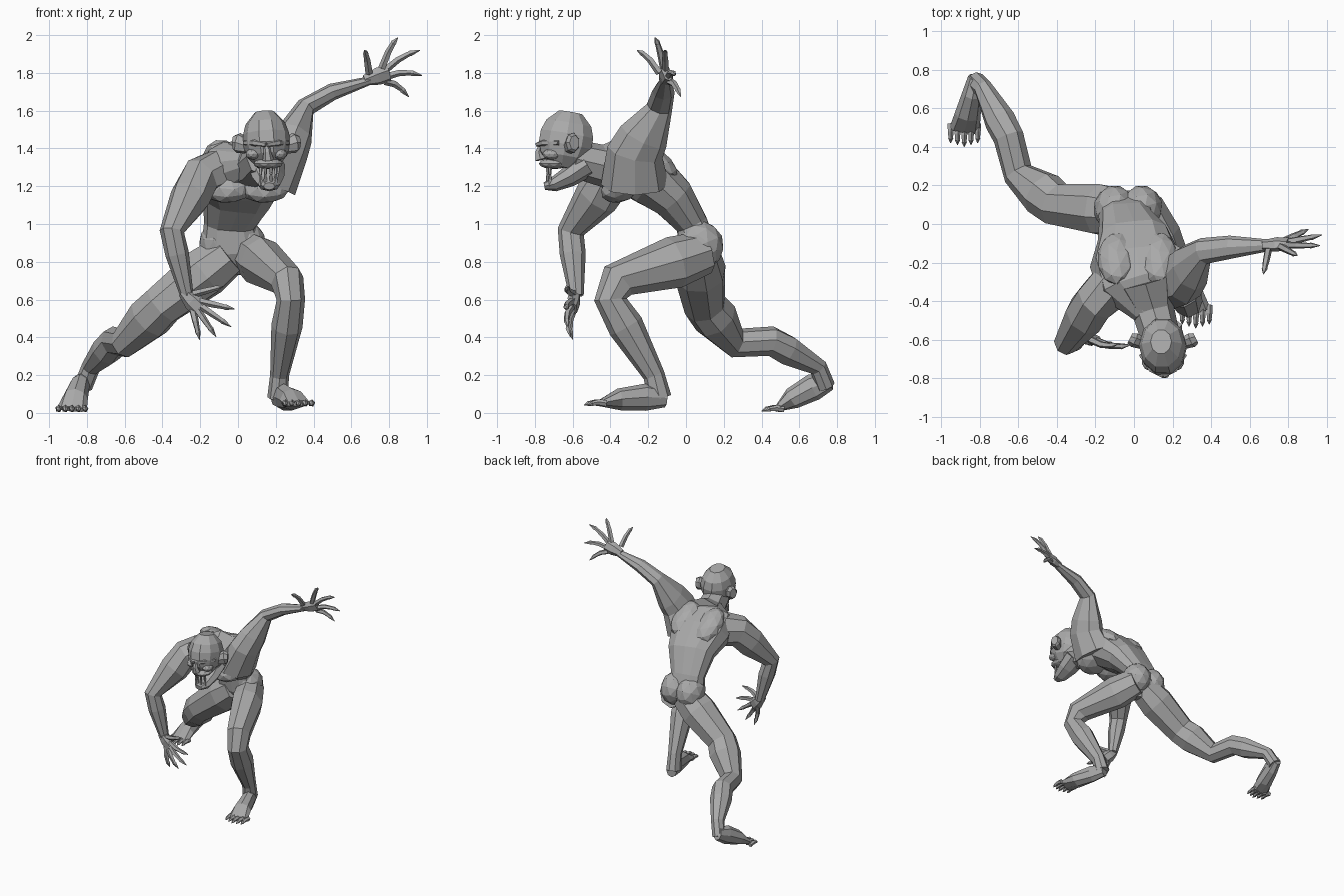
import bpy, bmesh, math
from mathutils import Vector

cube = bpy.data.objects.get("Cube")
if cube:
    bpy.data.objects.remove(cube)

shade = (.4, .4, .4, 1)
clay = bpy.data.materials.new("grey clay")
clay.use_nodes = True
clay.diffuse_color = shade
clay.node_tree.nodes["Principled BSDF"].inputs["Base Color"].default_value = shade

RIGHTWARD, FORWARD, UPWARD = Vector((1, 0, 0)), Vector((0, -1, 0)), Vector((0, 0, 1))


def finish(bm, name):
    """Turn a bmesh into a flat shaded object."""
    bmesh.ops.recalc_face_normals(bm, faces=bm.faces)
    mesh = bpy.data.meshes.new(name)
    bm.to_mesh(mesh)
    bm.free()
    mesh.materials.append(clay)
    obj = bpy.data.objects.new(name, mesh)
    bpy.context.collection.objects.link(obj)
    return obj


def loft(name, rings, side=RIGHTWARD, sides=8, groove=0):
    """Skin elliptical rings (centre, half width, half depth) along a path."""
    bm = bmesh.new()
    centres = [centre for centre, width, depth in rings]
    final = len(rings) - 1
    loops = []
    for i, (centre, width, depth) in enumerate(rings):
        before = (centre - centres[max(i - 1, 0)]).normalized()
        after = (centres[min(i + 1, final)] - centre).normalized()
        tangent = (before + after).normalized()
        across = (side - tangent * side.dot(tangent)).normalized()
        deep = tangent.cross(across)
        loop = []
        for k in range(sides):
            angle = math.tau * k / sides
            # the spine and breastbone lines sink inwards
            sink = 1 - groove * abs(math.sin(angle)) ** 9
            offset = across * width * math.cos(angle) + deep * depth * sink * math.sin(angle)
            loop.append(bm.verts.new(centre + offset))
        loops.append(loop)
    for low, high in zip(loops, loops[1:]):
        for k in range(sides):
            j = (k + 1) % sides
            bm.faces.new((low[k], low[j], high[j], high[k]))
    bm.faces.new(loops[0])
    bm.faces.new(loops[-1])
    return finish(bm, name)


def limb(name, joints, depth=1, bulge=0, **options):
    """Loft through joints (x, y, z, radius); long bones get a muscle swelling."""
    rings = []
    for x, y, z, radius in joints:
        centre = Vector((x, y, z))
        if rings and bulge:
            start, width = rings[-1][0], rings[-1][1]
            if (centre - start).length > .25:
                belly = (width + (radius - width) * .35) * (1 + bulge)
                rings.append((start.lerp(centre, .35), belly, belly * depth))
        rings.append((centre, radius, radius * depth))
    return loft(name, rings, **options)


def lump(name, centre, size, tilt=0):
    """Faceted muscle or bony mass, tilted about the sideways axis."""
    bm = bmesh.new()
    bmesh.ops.create_icosphere(bm, subdivisions=2, radius=1)
    obj = finish(bm, name)
    obj.location, obj.scale = centre, size
    obj.rotation_euler.x = tilt


def digit(name, base, tip, bend, thick):
    """Jointed finger, toe or tooth that ends in a point."""
    rings = []
    for along, width in ((0, 1), (.4, .9), (.7, .7), (.75, .8), (1, .1)):
        point = base.lerp(tip, along) + bend * math.sin(math.pi * along)
        rings.append((point, thick * width, thick * width))
    loft(name, rings, (tip - base).orthogonal(), sides=5)


def hand(word, wrist, ahead, across, spread, thumb_tip, bend):
    """Palm with four fingers fanned from the wrist and a separate thumb."""
    wrist, ahead, across = Vector(wrist), Vector(ahead), Vector(across)
    loft(word + "_palm", [(wrist - ahead * .03, .03, .03), (wrist + ahead * .04, .05, .035),
                          (wrist + ahead * .1, .05, .025)], across, sides=6)
    for i, finger in enumerate(("index", "middle", "ring", "little")):
        angle = (1.5 - i) * spread
        aim = ahead * math.cos(angle) + across * math.sin(angle)
        knuckle = wrist + ahead * .07 + across * math.sin(angle) * .05
        reach = .29 - .02 * abs(i - 1)
        digit(f"{word}_{finger}_finger", knuckle, wrist + ahead * .04 + aim * (reach - .04),
              bend, .02)
    thumb_tip = Vector(thumb_tip)
    digit(word + "_thumb", wrist.lerp(thumb_tip, .2), thumb_tip, bend, .02)


def foot(word, heel, ball):
    """Wedge with a raised instep that flattens towards five clawed toes."""
    heel, ball = Vector(heel), Vector(ball)
    rings = []
    for t in (0, .3, .7, 1):
        arch = math.sin(math.pi * t)
        rings.append((heel.lerp(ball, t) + UPWARD * .015 * arch,
                      .04 + .04 * t, .05 - .035 * t + .04 * arch))
    loft(word + "_foot", rings)
    for i in range(-2, 3):
        root = ball + RIGHTWARD * .035 * i - FORWARD * (.01 * abs(i) + .02)
        digit(f"{word}_toe_{i + 3}", root, root + FORWARD * .1 - UPWARD * .01, UPWARD * .01, .018)


# Torso, bent forward from the pelvis to the neck
limb("torso", [(-.02, .06, .73, .06), (-.03, .07, .85, .17), (-.04, .03, 1, .14),
               (0, -.07, 1.14, .19), (.01, -.2, 1.25, .24),
               (.03, -.31, 1.3, .22), (.1, -.45, 1.33, .11)],
     depth=.72, sides=12, groove=.15)
limb("neck", [(.06, -.3, 1.32, .16), (.1, -.45, 1.31, .11), (.14, -.6, 1.35, .1)])
for word, sign in (("left", 1), ("right", -1)):
    lump(word + "_buttock", (sign * .07 - .03, .08, .89), (.11, .12, .13), .4)
    lump(word + "_chest_muscle", (sign * .1 + .04, -.34, 1.2), (.14, .12, .08), .5)
    lump(word + "_shoulder_blade", (sign * .11 + .02, -.18, 1.34), (.1, .16, .07), -.6)

# Raised left arm and lowered right arm
limb("left_arm", [(.18, -.27, 1.21, .18), (.26, -.27, 1.38, .15), (.36, -.14, 1.62, .07),
                  (.5, -.12, 1.7, .06), (.7, -.11, 1.76, .03)],
     depth=.75, bulge=.1, side=FORWARD)
limb("right_arm", [(-.06, -.27, 1.28, .13), (-.2, -.4, 1.24, .11),
                   (-.35, -.61, .96, .065), (-.27, -.58, .62, .035)],
     depth=1.1, bulge=.15)
hand("left", (.7, -.11, 1.77), (1, .1, .3), (-.2, -.4, .9), .6, (.67, -.26, 1.92), UPWARD * .02)
hand("right", (-.27, -.59, .62), (.7, -.1, -.7), (.7, -.1, .7), .4, (-.08, -.62, .67),
     FORWARD * .02)

# Crouched left leg and trailing right leg
limb("left_leg", [(.05, .1, .85, .1), (.26, -.36, .7, .09), (.28, -.4, .6, .075),
                  (.22, -.17, .2, .05), (.21, -.14, .08, .055)],
     depth=1.15, bulge=.25)
limb("right_leg", [(-.05, .06, .84, .12), (-.4, .1, .57, .115), (-.6, .26, .37, .08),
                   (-.65, .45, .38, .08), (-.78, .7, .24, .05), (-.82, .74, .14, .05)],
     bulge=.18, side=RIGHTWARD - FORWARD)
foot("left", (.21, -.11, .08), (.32, -.46, .05))
foot("right", (-.82, .76, .17), (-.88, .48, .02))

# Skull as an egg shaped dome that leans back
skull = []
for step in range(6):
    t = step / 5
    girth = math.sqrt(1 - (1.8 * (t - .5)) ** 2)
    skull.append((Vector((.16 - .02 * t, -.66 + .05 * t, 1.3 + .29 * t)), .125 * girth, .15 * girth))
loft("skull", skull, sides=10)

# Gaping jaw and nose
limb("lower_jaw", [(.15, -.53, 1.31, .1), (.16, -.62, 1.25, .085), (.165, -.7, 1.21, .06),
                   (.165, -.75, 1.2, .03)], depth=.65)
limb("nose", [(.15, -.76, 1.43, .015), (.155, -.78, 1.38, .02), (.16, -.77, 1.34, .03)], sides=6)
lump("upper_jaw", (.16, -.7, 1.32), (.08, .08, .03))

# Mirrored brows, cheekbones, ears and fangs
for word, sign in (("left", 1), ("right", -1)):
    middle = Vector((.15, -.62, 1.43))
    outward = RIGHTWARD * sign
    loft(word + "_brow", [(middle + FORWARD * .16 - UPWARD * .01, .015, .02),
                          (middle + outward * .06 + FORWARD * .13, .02, .02),
                          (middle + outward * .11 + FORWARD * .05, .015, .02)], UPWARD, sides=6)
    lump(word + "_cheekbone", middle + outward * .07 + FORWARD * .09 - UPWARD * .06, (.04, .05, .03))
    loft(word + "_ear", [(middle + outward * .1 - UPWARD * .02, .03, .04),
                         (middle + outward * .15 - FORWARD * .02, .04, .055),
                         (middle + outward * .17 - FORWARD * .03, .03, .04)], FORWARD, sides=7)
    for row, base, tip in (("upper", 1.32, 1.25), ("lower", 1.2, 1.27)):
        for j in range(2):
            gap = .015 + .025 * j
            root = Vector((.16 + sign * gap, -.74 + gap / 2, base))
            digit(f"{word}_{row}_tooth_{j + 1}", root, root + UPWARD * (tip - base),
                  UPWARD * 0, .011)
